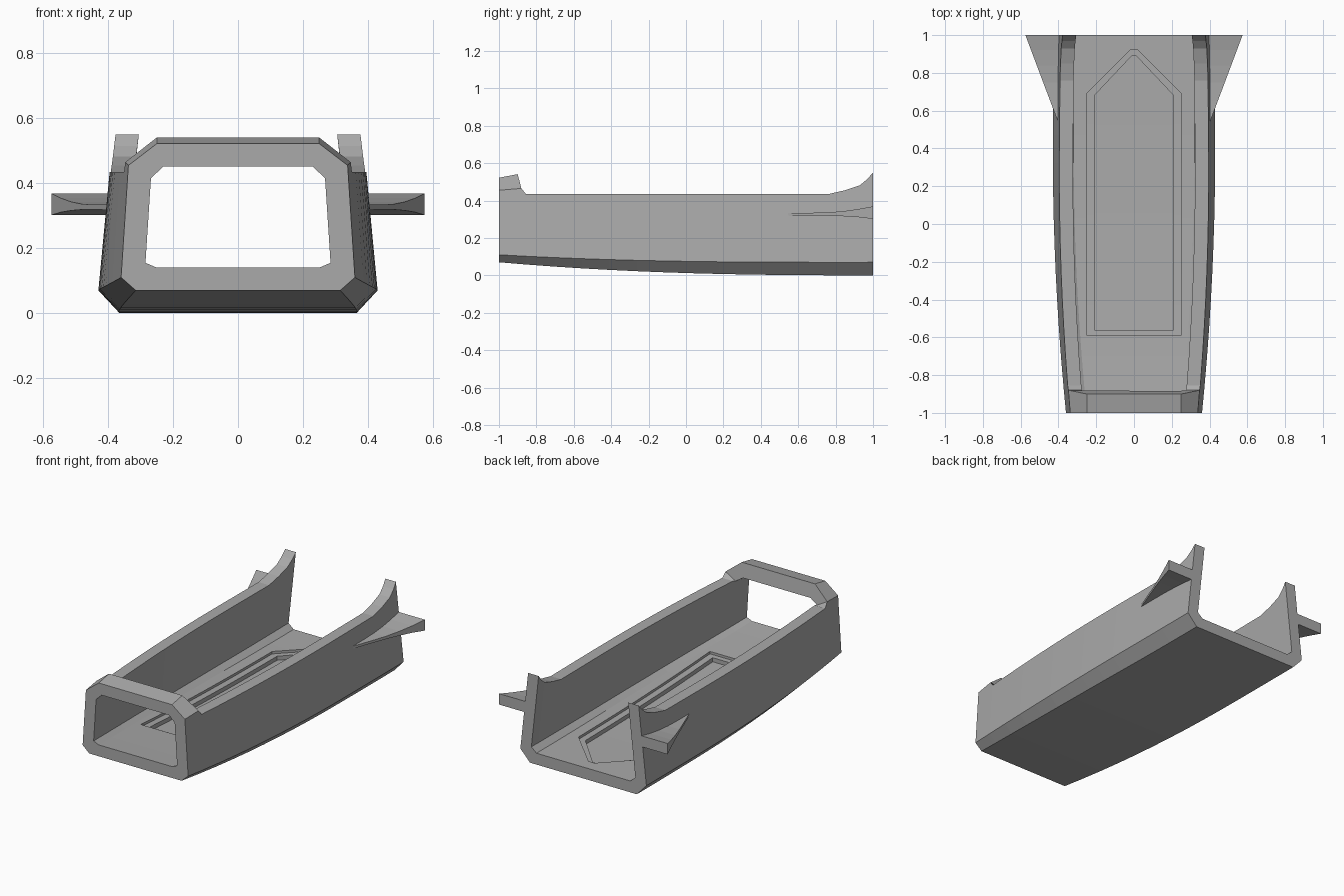
import bpy
import bmesh

if "Cube" in bpy.data.objects:
    bpy.data.objects.remove(bpy.data.objects["Cube"])

grey = bpy.data.materials.new("hull grey")
grey.diffuse_color = (0.4, 0.4, 0.4, 1)
grey.use_nodes = True
grey.node_tree.nodes["Principled BSDF"].inputs["Base Color"].default_value = grey.diffuse_color


def loft(name, sections):
    """Skin a row of closed cross-sections and cap both ends."""
    bm = bmesh.new()
    rings = [[bm.verts.new(p) for p in s] for s in sections]
    n = len(rings[0])
    for a, b in zip(rings, rings[1:]):
        for i in range(n):
            j = (i + 1) % n
            bm.faces.new((a[i], a[j], b[j], b[i]))
    bm.faces.new(rings[0])
    bm.faces.new(rings[-1][::-1])
    bmesh.ops.recalc_face_normals(bm, faces=bm.faces)
    mesh = bpy.data.meshes.new(name)
    bm.to_mesh(mesh)
    bm.free()
    mesh.materials.append(grey)
    obj = bpy.data.objects.new(name, mesh)
    bpy.context.collection.objects.link(obj)
    return obj


def mirrored(half):
    """Turn the right half of a section into the full loop."""
    return half + [(-x, y, z) for x, y, z in reversed(half)]


def keel(y):
    return 0.07 * ((1 - y) / 2) ** 2.5


def floor(y):
    return keel(y) + 0.07


def hull_section(y, top, top_in):
    u = (1 - y) / 2
    w = 0.43 - 0.07 * (max(0.4 - y, 0) / 1.4) ** 2
    lean = 0.11 - 0.045 * u
    chine = keel(y) + 0.07 - 0.03 * u * u
    bend = floor(y) + 0.03 - 0.015 * u
    win = w - 0.075
    outer = [(w - 0.065 + 0.02 * u * u, y, keel(y)), (w, y, chine),
             (w - lean * (top - chine), y, top)]
    inner = [(win - lean * (top_in - bend), y, top_in), (win, y, bend),
             (win - 0.035, y, floor(y))]
    return mirrored(outer + inner)


# Open hull: sides dip behind the front hoop and sweep up at the rear
rows = [(-1, 0.455, 0.415), (-0.88, 0.465, 0.425), (-0.855, 0.434, 0.434)]
rows += [(-0.7 + 0.146 * i, 0.434, 0.434) for i in range(11)]
rows += [(0.85, 0.455, 0.455), (0.93, 0.482, 0.482), (0.97, 0.515, 0.515), (1, 0.55, 0.55)]
hull = loft("hull", [hull_section(*r) for r in rows])

# Stepped pointed recess in the floor
for name, w, back, shoulder, tip, tip_w, depth in (
        ("recess_outer", 0.25, -0.59, 0.69, 0.92, 0.02, 0.015),
        ("recess_inner", 0.21, -0.56, 0.68, 0.89, 0.012, 0.04)):
    steps = [(back + (shoulder - back) * i / 8, w) for i in range(9)] + [(tip, tip_w)]
    cutter = loft(name, [mirrored([(hw, y, floor(y) - depth), (hw, y, floor(y) + 0.06)])
                         for y, hw in steps])
    cutter.hide_render = True
    mod = hull.modifiers.new(name, 'BOOLEAN')
    mod.operation = 'DIFFERENCE'
    mod.solver = 'EXACT'
    mod.object = cutter
    bpy.context.view_layer.objects.active = hull
    bpy.ops.object.modifier_apply(modifier=name)
    bpy.data.objects.remove(cutter)

# Chamfered arch that closes the front hoop
front, rear = hull_section(*rows[0]), hull_section(*rows[1])
loft("front_arch", [
    mirrored([(0.23, -1, 0.452), front[3], front[2], (0.25, -1, 0.522)]),
    mirrored([(0.23, -0.885, 0.455), rear[3], rear[2], (0.25, -0.9, 0.541)])])

# Rear side fins, flaring in width and thickness
fin_rows = [(0.54, 0.318, 0.334), (0.65, 0.319, 0.334), (0.75, 0.319, 0.336),
            (0.84, 0.316, 0.343), (0.92, 0.311, 0.354), (1, 0.302, 0.369)]
for side, s in (("left", -1), ("right", 1)):
    sections = []
    for y, lo, hi in fin_rows:
        tip = 0.402 + 0.173 * (y - 0.54) / 0.46
        sections.append([(s * 0.37, y, lo), (s * tip, y, lo),
                         (s * tip, y, hi), (s * 0.37, y, hi)])
    loft(side + "_fin", sections)
